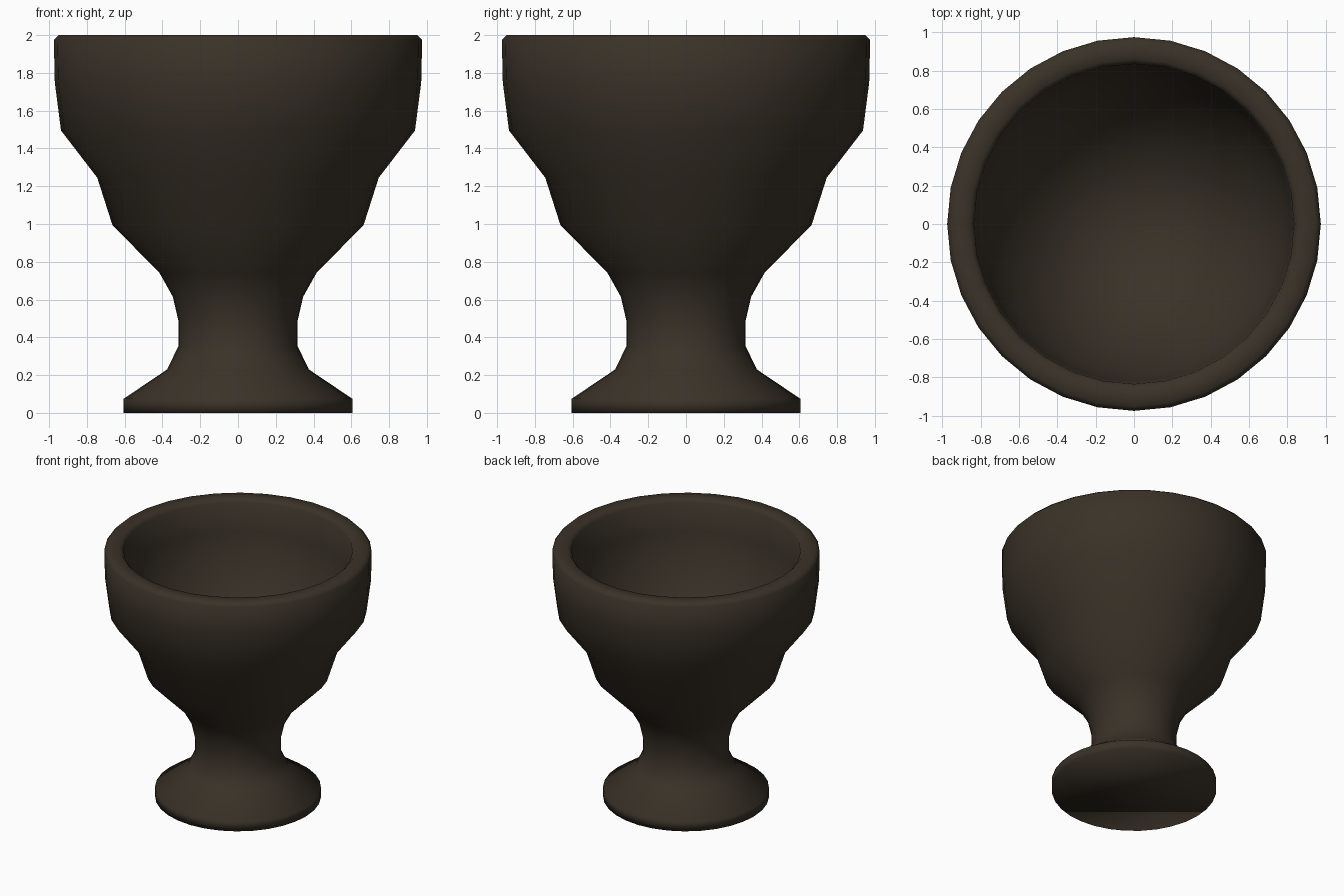
import bpy, bmesh, math

if "Cube" in bpy.data.objects:
    bpy.data.objects.remove(bpy.data.objects["Cube"])

SEGMENTS = 32

# dark clay colour
clay = bpy.data.materials.new("dark brown clay")
clay.diffuse_color = (0.042, 0.032, 0.021, 1.0)
clay.use_nodes = True
clay.node_tree.nodes["Principled BSDF"].inputs["Base Color"].default_value = clay.diffuse_color

# goblet profile (radius, height): foot, stem, outer cup, rim, inner bowl
profile = [
    (0.605, 0.0), (0.605, 0.075), (0.375, 0.23), (0.315, 0.355),
    (0.315, 0.485), (0.345, 0.615), (0.415, 0.74), (0.665, 0.995),
    (0.745, 1.245), (0.937, 1.495), (0.97, 1.75), (0.975, 1.975),
    (0.95, 2.0), (0.86, 2.0), (0.835, 1.975), (0.825, 1.75),
    (0.775, 1.5), (0.65, 1.25), (0.48, 1.03), (0.25, 0.88),
]
bowl_bottom = 0.84

bm = bmesh.new()
rings = []
for r, z in profile:
    ring = []
    for i in range(SEGMENTS):
        a = 2 * math.pi * i / SEGMENTS
        ring.append(bm.verts.new((r * math.cos(a), r * math.sin(a), z)))
    rings.append(ring)

# walls
for low, high in zip(rings, rings[1:]):
    for i in range(SEGMENTS):
        j = (i + 1) % SEGMENTS
        bm.faces.new((low[i], low[j], high[j], high[i]))

# flat underside and rounded bowl floor
bm.faces.new(rings[0][::-1])
centre = bm.verts.new((0, 0, bowl_bottom))
for i in range(SEGMENTS):
    bm.faces.new((rings[-1][i], rings[-1][(i + 1) % SEGMENTS], centre))

# smooth shading throughout
for f in bm.faces:
    f.smooth = True

mesh = bpy.data.meshes.new("goblet")
bm.to_mesh(mesh)
bm.free()
mesh.materials.append(clay)
goblet = bpy.data.objects.new("goblet", mesh)
bpy.context.collection.objects.link(goblet)
